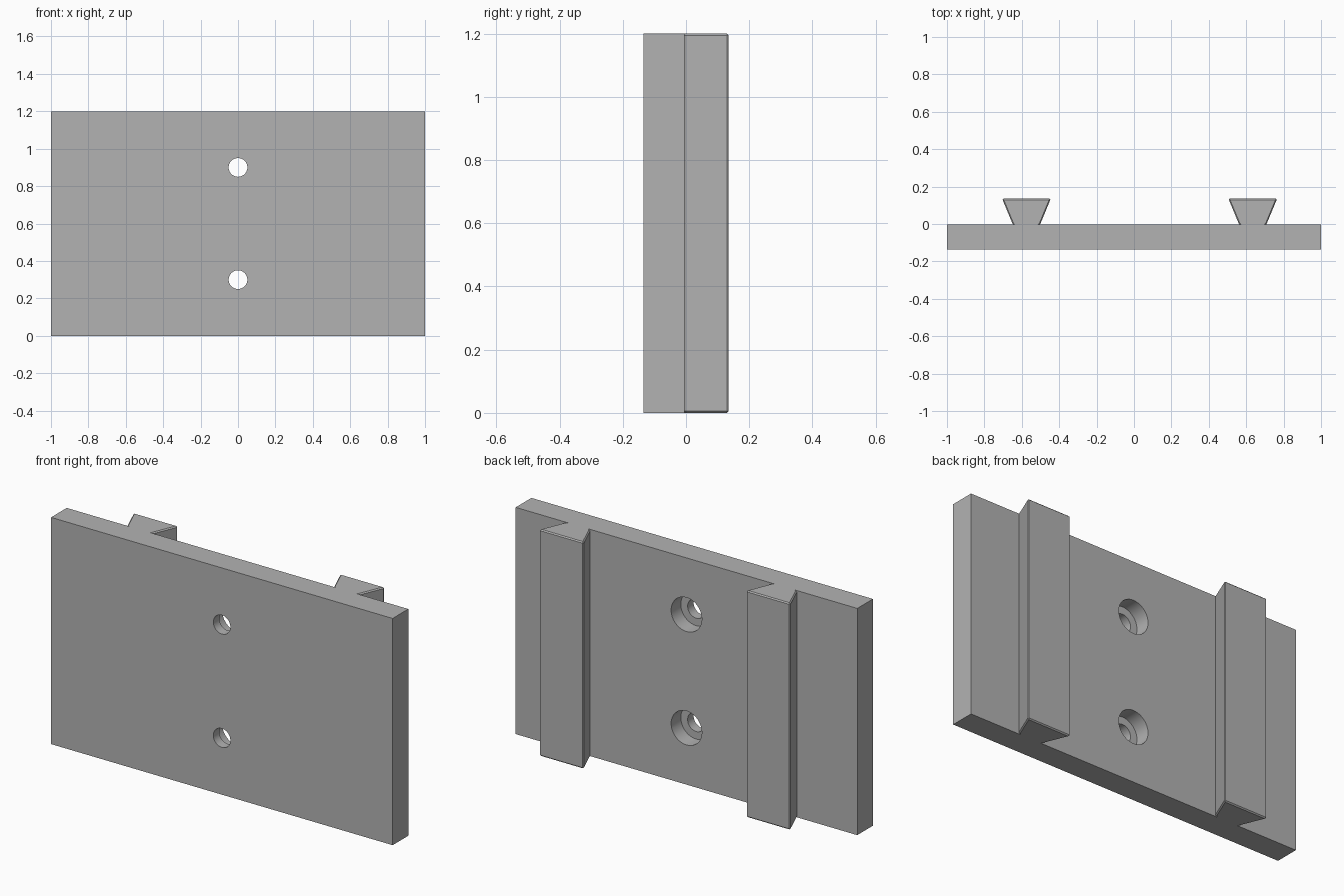
import bpy, bmesh, math

cube = bpy.data.objects.get("Cube")
if cube:
    bpy.data.objects.remove(cube, do_unlink=True)

WIDTH, HEIGHT = 2.0, 1.2
FRONT, FACE, BACK = -0.135, -0.004, 0.135

grey = bpy.data.materials.new("plain grey")
grey.use_nodes = True
colour = (0.45, 0.45, 0.45, 1)
grey.diffuse_color = colour
grey.node_tree.nodes["Principled BSDF"].inputs["Base Color"].default_value = colour


def prism(name, profile, chamfer=0):
    """Extrude an x, y profile up the full height, optionally easing its free edges."""
    bm = bmesh.new()
    base = bm.faces.new([bm.verts.new((x, y, 0)) for x, y in profile])
    top = bmesh.ops.extrude_face_region(bm, geom=[base])["geom"]
    for v in top:
        if isinstance(v, bmesh.types.BMVert):
            v.co.z = HEIGHT
    bmesh.ops.recalc_face_normals(bm, faces=bm.faces)
    if chamfer:
        def free(edge):
            a, b = (v.co for v in edge.verts)
            at_back = min(a.y, b.y) > BACK - 0.001
            on_end = abs(a.z - b.z) < 0.001 and max(a.y, b.y) > FACE + 0.001
            return at_back or on_end
        bmesh.ops.bevel(bm, geom=[e for e in bm.edges if free(e)], offset=chamfer,
                        segments=1, affect='EDGES')
    mesh = bpy.data.meshes.new(name)
    bm.to_mesh(mesh)
    bm.free()
    mesh.materials.append(grey)
    obj = bpy.data.objects.new(name, mesh)
    bpy.context.collection.objects.link(obj)
    return obj


def drill(target, radius, z, start, end):
    """Cut a round hole along y from start to end."""
    bpy.ops.mesh.primitive_cylinder_add(vertices=48, radius=radius, depth=end - start,
                                        location=(0, (start + end) / 2, z),
                                        rotation=(math.pi / 2, 0, 0))
    cutter = bpy.context.object
    cutter.hide_render = True
    cutter.data.materials.append(grey)
    mod = target.modifiers.new("hole", 'BOOLEAN')
    mod.operation, mod.solver, mod.object = 'DIFFERENCE', 'EXACT', cutter
    bpy.ops.object.select_all(action='DESELECT')
    target.select_set(True)
    bpy.context.view_layer.objects.active = target
    bpy.ops.object.modifier_apply(modifier=mod.name)
    bpy.data.objects.remove(cutter, do_unlink=True)


# Flat mounting plate with two counterbored screw holes
half = WIDTH / 2
plate = prism("mounting_plate", [(-half, FRONT), (half, FRONT), (half, FACE), (-half, FACE)])
for z in (0.3, 0.9):
    drill(plate, 0.05, z, FRONT - 0.1, FACE + 0.1)
    drill(plate, 0.09, z, -0.085, FACE + 0.1)
bpy.ops.object.shade_smooth_by_angle(angle=math.radians(30))

# Dovetail rails on the back, with a slim relieved neck
side = [(0.069, FACE), (0.074, 0), (0.13, BACK)]
for name, cx in (("right_rail", -0.575), ("left_rail", 0.635)):
    outline = [(cx + x, y) for x, y in side] + [(cx - x, y) for x, y in reversed(side)]
    prism(name, outline, 0.006)
